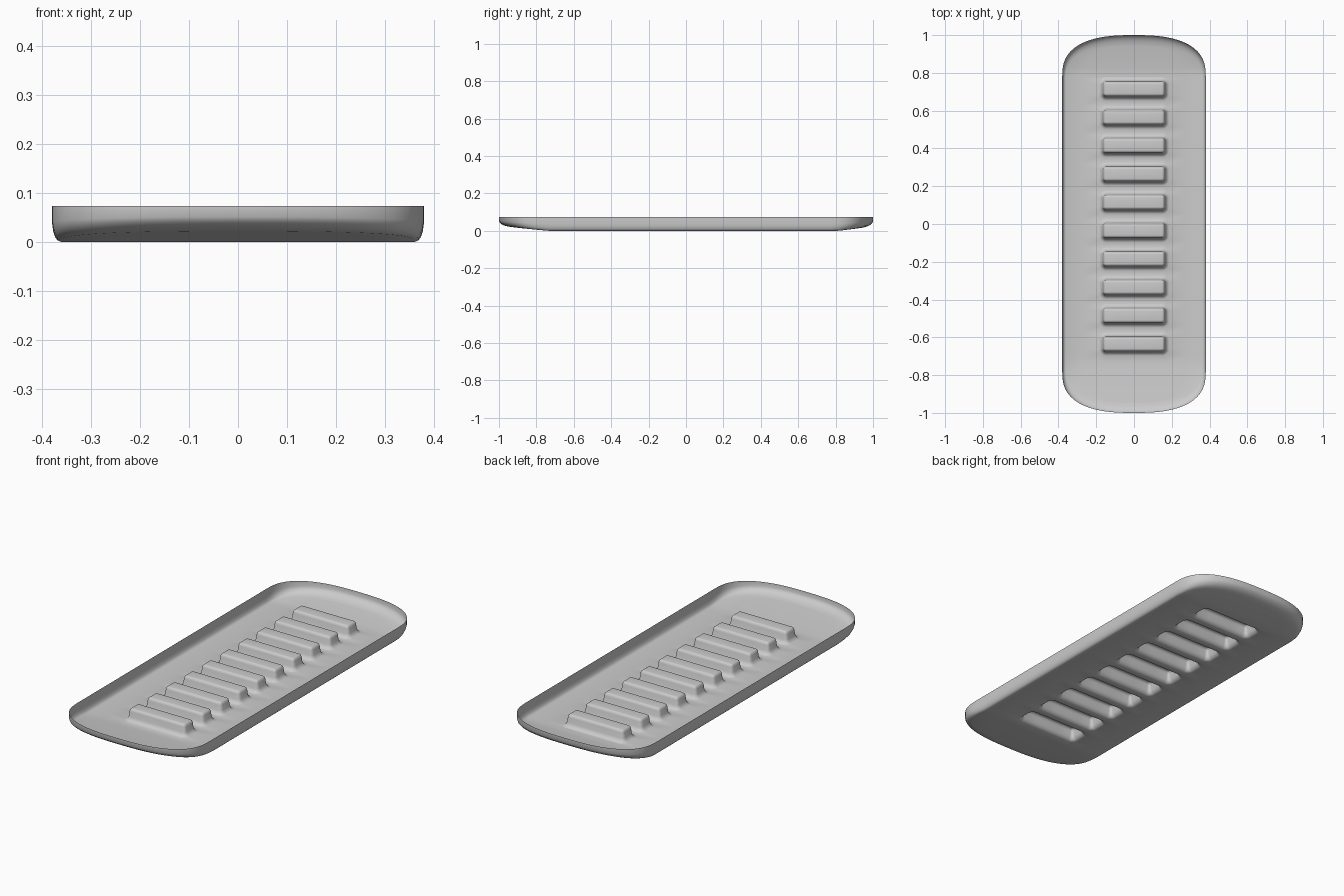
import bpy, bmesh
from math import sin, cos, hypot, pi

if "Cube" in bpy.data.objects:
    bpy.data.objects.remove(bpy.data.objects["Cube"])

# Overall sizes
HALF_W, HEIGHT = 0.38, 0.073
STRAIGHT, END = 0.78, 0.22
ROUND = 2 / 2.6
STEPS = 20
# Wall section: inset from rim, share of wall height
WALL = [(0, 1), (0, 0.5), (0.002, 0.3), (0.006, 0.13), (0.011, 0.04), (0.018, 0)]
# Raised slat section: distance outside the flat top, height
CORE_X, CORE_Y = 0.148, 0.024
SLAT = [(0, 0.06), (0.006, 0.059), (0.011, 0.055), (0.0145, 0.046),
        (0.018, 0.02), (0.023, 0.010), (0.030, 0.003), (0.038, 0)]
REACH = SLAT[-1][0]
CENTRES = [-0.635 + 0.15 * i for i in range(10)]
INNER = HALF_W - WALL[-1][0]


def lift(y):
    """Gentle upward sweep of the floor at both ends."""
    if y < 0:
        d = max(-y - 0.73, 0)
        return 0.08 * d + 0.1 * d * d
    d = max(y - 0.81, 0)
    return 0.1 * d + 0.2 * d * d


def edge(angle, inset):
    """Point on the rounded end outline, inset from the rim."""
    s, c = max(sin(angle), 0), max(cos(angle), 0)
    d = inset * (1 + 2 * s)
    return (HALF_W - d) * c ** ROUND, STRAIGHT + (END - d) * s ** ROUND


def floor_point(x, y):
    """Floor position, raised and rounded where it lies on a slat."""
    for c in CENTRES:
        dx = max(abs(x) - CORE_X, 0)
        dy = max(abs(y - c) - CORE_Y, 0)
        m = max(dx, dy)
        if m < REACH + 1e-5:
            z = min(SLAT, key=lambda p: abs(p[0] - m))[1]
            if dx and dy:
                k = m / hypot(dx, dy) - 1
                x += dx * k * (1 if x > 0 else -1)
                y += dy * k * (1 if y > c else -1)
            return x, y, z
    return x, y, lift(y)


# Floor columns and body rows follow the slat section
half_cols = [CORE_X / 2] + [CORE_X + o for o, h in SLAT] + [0.27, INNER]
cols = [-x for x in reversed(half_cols)] + [0] + half_cols
body = [-0.755, -0.73]
for c in CENTRES:
    body += [c - CORE_Y - o for o, h in reversed(SLAT)]
    body += [c + CORE_Y + o for o, h in SLAT]


def section(outline, floor):
    """One full cross-section from rim to rim."""
    side = []
    for inset, share in WALL[:-1]:
        x, y = outline(inset)
        low = lift(y)
        side.append((x, y, low + (HEIGHT - low) * share))
    left = [(-x, y, z) for x, y, z in side]
    return left + floor + side[::-1]


def end_section(angle, sign):
    def outline(inset):
        x, y = edge(angle, inset)
        return x, sign * y
    w, y = outline(WALL[-1][0])
    return section(outline, [(x / INNER * w, y, lift(y)) for x in cols])


angles = [i / STEPS * pi / 2 for i in range(STEPS + 1)]
rows = [end_section(a, -1) for a in reversed(angles)]
rows += [section(lambda d, y=y: (HALF_W - d, y), [floor_point(x, y) for x in cols])
         for y in body]
rows += [end_section(a, 1) for a in angles]

# Pressed sheet as one continuous skin
bm = bmesh.new()
grid = [[bm.verts.new(p) for p in row] for row in rows]
for r0, r1 in zip(grid, grid[1:]):
    for i in range(len(r0) - 1):
        bm.faces.new((r0[i], r0[i + 1], r1[i + 1], r1[i]))
bmesh.ops.remove_doubles(bm, verts=bm.verts, dist=1e-5)
bmesh.ops.dissolve_degenerate(bm, dist=1e-5, edges=bm.edges)
mesh = bpy.data.meshes.new("slatted_tray")
bm.to_mesh(mesh)
bm.free()
tray = bpy.data.objects.new("slatted_tray", mesh)
bpy.context.collection.objects.link(tray)

# Plain grey finish
grey = bpy.data.materials.new("light_grey")
grey.use_nodes = True
grey.diffuse_color = (0.6, 0.6, 0.6, 1)
grey.node_tree.nodes["Principled BSDF"].inputs["Base Color"].default_value = (0.6, 0.6, 0.6, 1)
mesh.materials.append(grey)

bpy.context.view_layer.objects.active = tray
tray.select_set(True)
bpy.ops.object.shade_smooth_by_angle(angle=0.6)
